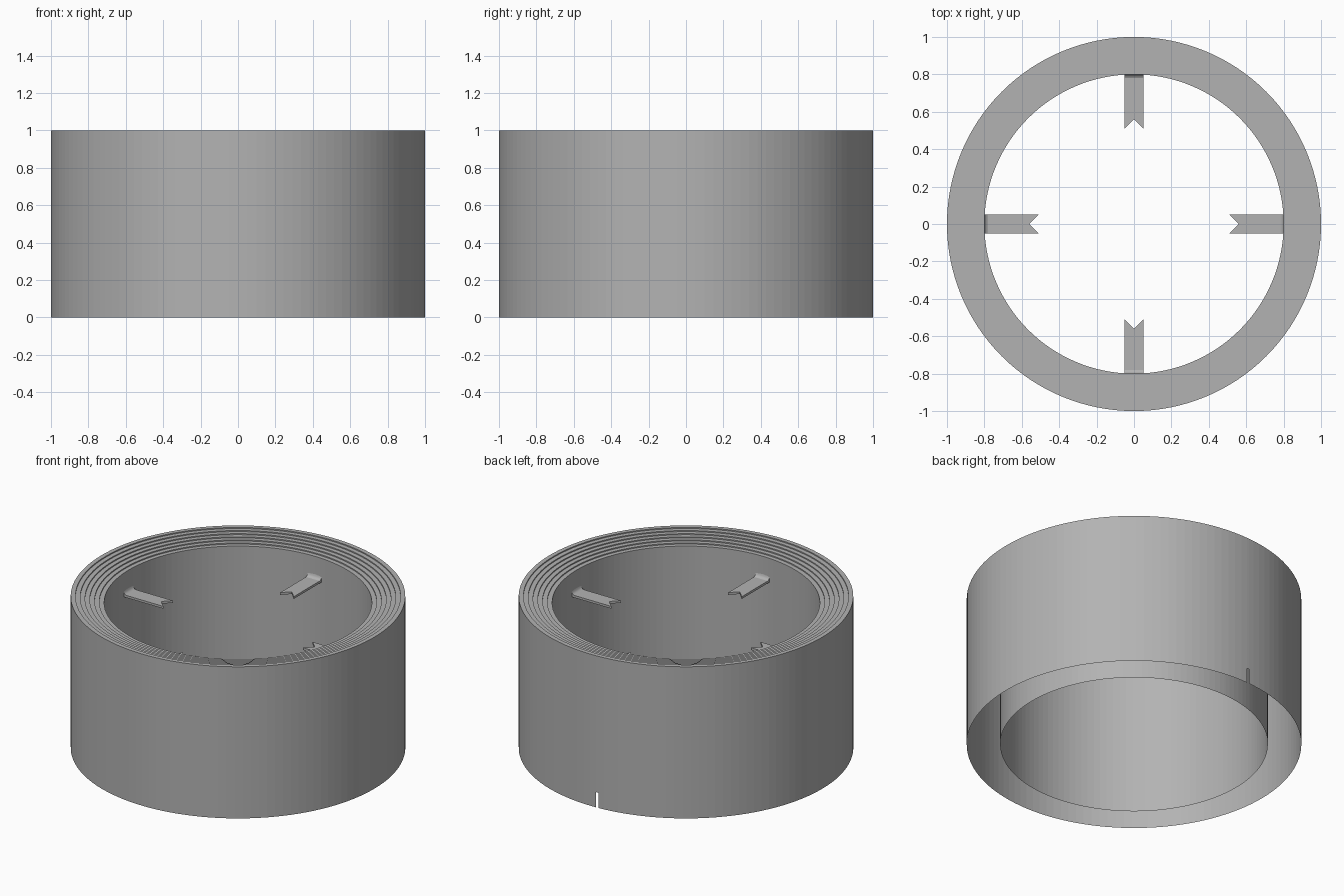
import bpy, bmesh
from math import cos, sin, pi, radians, asin

if "Cube" in bpy.data.objects:
    bpy.data.objects.remove(bpy.data.objects["Cube"])

SIDES = 128
SLIT_TOP = 0.1

grey = bpy.data.materials.new("dark_grey")
grey.diffuse_color = (0.45, 0.45, 0.45, 1)
grey.use_nodes = True
grey.node_tree.nodes["Principled BSDF"].inputs["Base Color"].default_value = grey.diffuse_color


def make_object(name, bm):
    bmesh.ops.recalc_face_normals(bm, faces=bm.faces)
    mesh = bpy.data.meshes.new(name)
    bm.to_mesh(mesh)
    bm.free()
    mesh.materials.append(grey)
    obj = bpy.data.objects.new(name, mesh)
    bpy.context.collection.objects.link(obj)
    return obj


# angles around the ring, with two extra ones bounding the narrow back slit
slit = [pi / 2 + asin(0.043), pi / 2 + asin(0.06)]
even = [2 * pi * i / SIDES for i in range(SIDES)]
angles = sorted([a for a in even if not slit[0] - 0.001 < a < slit[1] + 0.001] + slit)
slit_index = angles.index(slit[0])

# hollow double wall, open underneath, with shallow steps down to the bore
STEPS, DROP = 7, 0.05
profile = [(1, 0), (1, SLIT_TOP), (1, 1)]
for k in range(1, STEPS + 1):
    r = 1 - 0.2 * k / STEPS
    profile.append((r, 1 - DROP * (k - 1) / STEPS))
    if k < STEPS:
        profile.append((r, 1 - DROP * k / STEPS))
profile.append((0.8, 0))

bm = bmesh.new()
rings = [[bm.verts.new((r * cos(a), r * sin(a), z)) for a in angles] for r, z in profile]
for row, (lower, upper) in enumerate(zip(rings, rings[1:])):
    for i in range(len(angles)):
        j = (i + 1) % len(angles)
        if row == 0 and i == slit_index:
            continue  # slit low in the outer wall
        bm.faces.new((lower[i], lower[j], upper[j], upper[i]))
make_object("stepped_ring_shell", bm)


def prism(bm, points, offset):
    face = bm.faces.new([bm.verts.new(p) for p in points])
    geom = bmesh.ops.extrude_face_region(bm, geom=[face])["geom"]
    bmesh.ops.translate(bm, vec=offset,
                        verts=[v for v in geom if isinstance(v, bmesh.types.BMVert)])


# four thin notched tabs pointing inward, each with a small fillet up the wall
tab_outline = [(0.80, -0.05), (0.80, 0.05), (0.51, 0.05), (0.56, 0), (0.51, -0.05)]
fillet_side = [(0.80, 0.815), (0.80, 0.84), (0.797, 0.828), (0.79, 0.819), (0.78, 0.815)]
for n, side in enumerate(("right", "back", "left", "front")):
    bm = bmesh.new()
    prism(bm, [(x, y, 0.80) for x, y in tab_outline], (0, 0, 0.015))
    prism(bm, [(x, -0.05, z) for x, z in fillet_side], (0, 0.1, 0))
    tab = make_object("notched_tab_" + side, bm)
    tab.rotation_euler.z = radians(90 * n)
    for p in tab.data.polygons:
        p.use_smooth = True
    bpy.ops.object.select_all(action="DESELECT")
    tab.select_set(True)
    bpy.context.view_layer.objects.active = tab
    bpy.ops.object.shade_smooth_by_angle(angle=radians(35))
